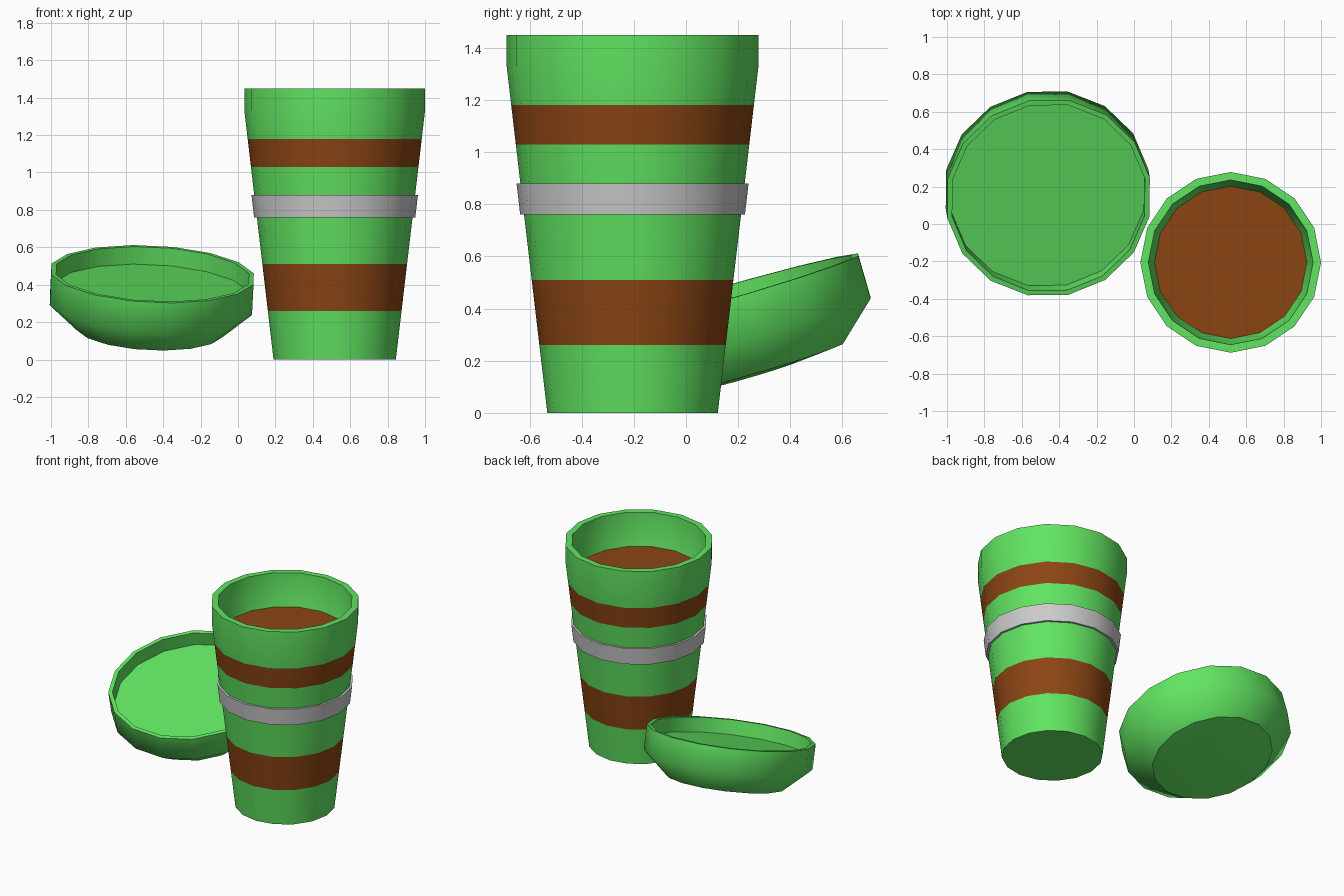
import bpy, bmesh
from math import cos, sin, pi
from mathutils import Vector

if "Cube" in bpy.data.objects:
    bpy.data.objects.remove(bpy.data.objects["Cube"])

SIDES = 16


def material(name, rgb):
    m = bpy.data.materials.new(name)
    m.diffuse_color = (*rgb, 1)
    m.use_nodes = True
    m.node_tree.nodes["Principled BSDF"].inputs["Base Color"].default_value = m.diffuse_color
    return m


GREEN = material("green", (0.12, 0.78, 0.12))
BROWN = material("brown", (0.26, 0.06, 0.007))
GREY = material("grey", (0.6, 0.6, 0.6))


def lathe(name, profile, location, mats, bands=None, sharp=(), turn=0.0, closed=False):
    """Spin (radius, height) points; bands gives a material slot per segment,
    sharp lists the profile points whose rings stay hard edges."""
    bm = bmesh.new()
    rings = []
    for r, z in profile:
        if r == 0:
            rings.append([bm.verts.new((0, 0, z))] * SIDES)
        else:
            rings.append([bm.verts.new((r * cos(a), r * sin(a), z))
                          for a in (2 * pi * i / SIDES + turn for i in range(SIDES))])
    pairs = list(zip(rings, rings[1:]))
    if closed:
        pairs.append((rings[-1], rings[0]))
    for k, (lo, hi) in enumerate(pairs):
        for i in range(SIDES):
            j = (i + 1) % SIDES
            corners = list(dict.fromkeys((lo[i], lo[j], hi[j], hi[i])))
            f = bm.faces.new(corners)
            f.smooth = True
            f.material_index = bands[k] if bands else 0
    for k in sharp:
        for i in range(SIDES):
            bm.edges.get((rings[k][i], rings[k][(i + 1) % SIDES])).smooth = False
    mesh = bpy.data.meshes.new(name)
    bm.to_mesh(mesh)
    bm.free()
    for m in mats:
        mesh.materials.append(m)
    ob = bpy.data.objects.new(name, mesh)
    ob.location = location
    bpy.context.collection.objects.link(ob)
    return ob


def wall(z):
    """Outer radius of the tapered cup at height z."""
    return 0.327 + (0.483 - 0.327) * min(z / 1.33, 1)


CUP = (0.517, -0.205, 0)

# Cup body with two flush brown bands and an open, thick rim
heights = [0, 0.26, 0.51, 1.03, 1.18, 1.33, 1.45]
cup = [(0, 0)] + [(wall(z), z) for z in heights]
cup += [(0.44, 1.45), (0.435, 1.33), (0.405, 1.21)]
lathe("cup", cup, CUP, [GREEN, BROWN],
      bands=[0, 0, 1, 0, 1, 0, 0, 0, 0, 0], sharp=(1, 7, 8))

# Drink surface inside the cup
lathe("drink", [(0.408, 1.22), (0, 1.22)], CUP, [BROWN])

# Grey sleeve ring standing slightly proud of the cup
lathe("ring", [(0.431, 0.76), (0.445, 0.88), (0.424, 0.88), (0.41, 0.76)],
      CUP, [GREY], sharp=(0, 1, 2, 3), closed=True)

# Tilted lid lying open side up beside the cup
lid = [(0, -0.33), (0.22, -0.328), (0.398, -0.31), (0.552, -0.17), (0.552, 0),
       (0.525, 0), (0.525, -0.098), (0, -0.098)]
lid_ob = lathe("lid", lid, (-0.457, 0.14, 0.457), [GREEN],
               sharp=(2, 4, 5, 6), turn=pi / SIDES)
normal = Vector((0.05, -0.288, 1))
lid_ob.rotation_mode = 'QUATERNION'
lid_ob.rotation_quaternion = Vector((0, 0, 1)).rotation_difference(normal)
